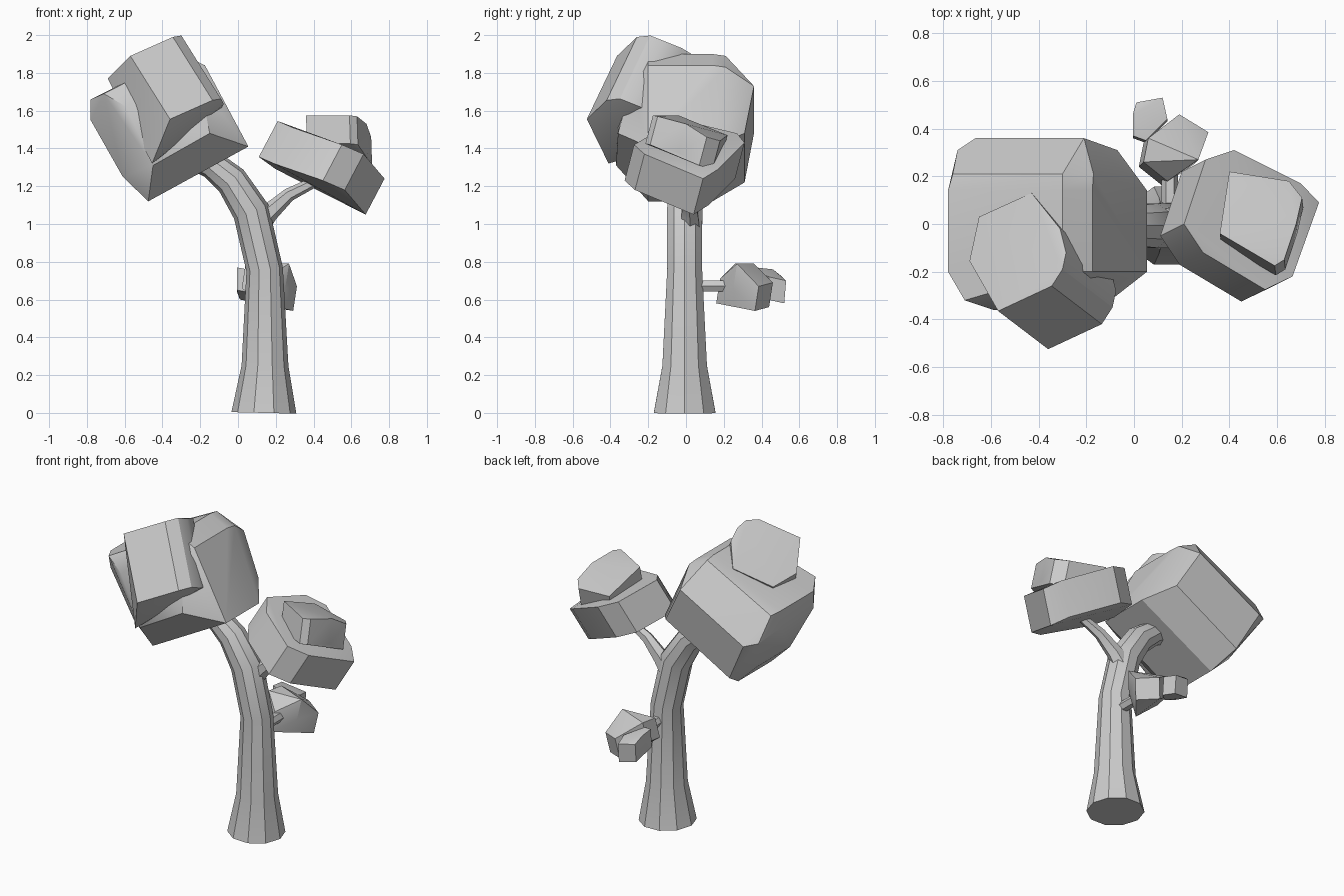
import bpy, bmesh, math
from mathutils import Vector

if "Cube" in bpy.data.objects:
    bpy.data.objects.remove(bpy.data.objects["Cube"])


def finish(name, bm):
    bmesh.ops.recalc_face_normals(bm, faces=bm.faces)
    mesh = bpy.data.meshes.new(name)
    bm.to_mesh(mesh)
    bm.free()
    obj = bpy.data.objects.new(name, mesh)
    bpy.context.collection.objects.link(obj)
    return obj


def tube(name, path, sides):
    """Faceted tube through (x, y, z, radius) stations."""
    bm = bmesh.new()
    pts = [Vector(p[:3]) for p in path]
    rings = []
    for i, p in enumerate(path):
        before = (pts[i] - pts[i - 1]).normalized() if i else Vector()
        after = (pts[i + 1] - pts[i]).normalized() if i < len(pts) - 1 else Vector()
        q = Vector((0, 0, 1)).rotation_difference(before + after)
        ring = []
        for k in range(sides):
            a = 2 * math.pi * k / sides
            ring.append(bm.verts.new(pts[i] + q @ Vector((p[3] * math.cos(a), p[3] * math.sin(a), 0))))
        rings.append(ring)
    for r0, r1 in zip(rings, rings[1:]):
        for k in range(sides):
            n = (k + 1) % sides
            bm.faces.new((r0[k], r0[n], r1[n], r1[k]))
    bm.faces.new(rings[0])
    bm.faces.new(rings[-1])
    return finish(name, bm)


def lump(name, ring, sweep, extra=()):
    """Chunky leaf block: hull of a ring swept along a vector, plus a few extra corners."""
    ring = [Vector(p) for p in ring]
    pts = ring + [p + Vector(sweep) for p in ring] + [Vector(p) for p in extra]
    bm = bmesh.new()
    for p in pts:
        bm.verts.new(p)
    hull = bmesh.ops.convex_hull(bm, input=bm.verts)
    junk = {g for g in hull["geom_interior"] + hull["geom_unused"] if isinstance(g, bmesh.types.BMVert)}
    bmesh.ops.delete(bm, geom=list(junk), context='VERTS')
    bmesh.ops.dissolve_limit(bm, angle_limit=math.radians(5), verts=bm.verts, edges=bm.edges)
    return finish(name, bm)


# Trunk, flared at the base and leaning left at the top
tube("trunk", [(.137, -.007, 0, .172), (.143, -.007, .25, .124), (.141, -.007, .76, .097),
               (.07, -.007, 1.065, .098), (-.035, -.007, 1.23, .086), (-.14, -.007, 1.315, .075),
               (-.24, -.007, 1.36, .07)], 10)

# Branches
tube("right_branch", [(.10, .02, .98, .062), (.165, .02, 1.06, .05), (.27, .01, 1.155, .036),
                      (.40, 0, 1.22, .028)], 6)
tube("back_branch", [(.15, .04, .672, .034), (.15, .20, .672, .034), (.155, .30, .66, .026)], 6)

# Left crown: large tilted block and a second block leaning on it
outline = [(.055, 1.41), (-.475, 1.12), (-.61, 1.25), (-.78, 1.55), (-.78, 1.66), (-.30, 1.90), (-.175, 1.84)]
lump("left_crown", [(x, -.20, z) for x, z in outline], (0, .34, 0),
     extra=[(-.30, .21, 1.89), (-.76, .21, 1.65), (-.17, .21, 1.83),              # back rim
            (-.21, .36, 1.73), (-.665, .36, 1.48), (-.74, .31, 1.50),
            (-.07, .31, 1.48), (-.53, .31, 1.22),
            (-.59, -.36, 1.62), (-.45, -.37, 1.31), (-.15, -.36, 1.48),           # front face
            (-.71, -.32, 1.69), (-.20, -.29, 1.73)])
lump("left_crown_top",
     [(-.57, -.365, 1.89), (-.345, -.26, 1.99), (-.30, -.19, 1.998), (-.285, -.12, 1.97),
      (-.31, -.02, 1.93), (-.43, .13, 1.84), (-.65, .03, 1.74), (-.69, -.155, 1.77)],
     (.21, -.16, -.335), extra=[(-.455, -.41, 1.32)])

# Right crown: tilted slab with a smaller slab on top
lump("right_crown",
     [(.42, .31, 1.43), (.70, .17, 1.29), (.776, .09, 1.24), (.665, -.22, 1.37),
      (.55, -.275, 1.42), (.29, -.12, 1.51), (.21, .0, 1.545), (.30, .27, 1.48)],
     (-.10, -.05, -.19))
lump("right_crown_top",
     [(.36, -.04, 1.575), (.59, -.175, 1.575), (.63, -.15, 1.57), (.68, 0, 1.53), (.705, .11, 1.46),
      (.65, .18, 1.44), (.40, .22, 1.47)],
     (.005, -.04, -.15))

# Small back tuft on the low branch
lump("back_tuft",
     [(.14, .18, .71), (.04, .26, .79), (.06, .36, .79), (.19, .46, .69), (.312, .385, .67), (.27, .27, .79)],
     (-.02, -.02, -.13))
lump("back_tuft_end",
     [(-.005, .37, .77), (-.005, .46, .76), (.01, .51, .72), (.12, .53, .70), (.14, .44, .72), (.05, .35, .76)],
     (0, -.01, -.12))

# Soften the shallow facets, keep the hard edges
for obj in bpy.data.objects:
    obj.select_set(True)
    bpy.context.view_layer.objects.active = obj
bpy.ops.object.shade_smooth_by_angle(angle=math.radians(30))
